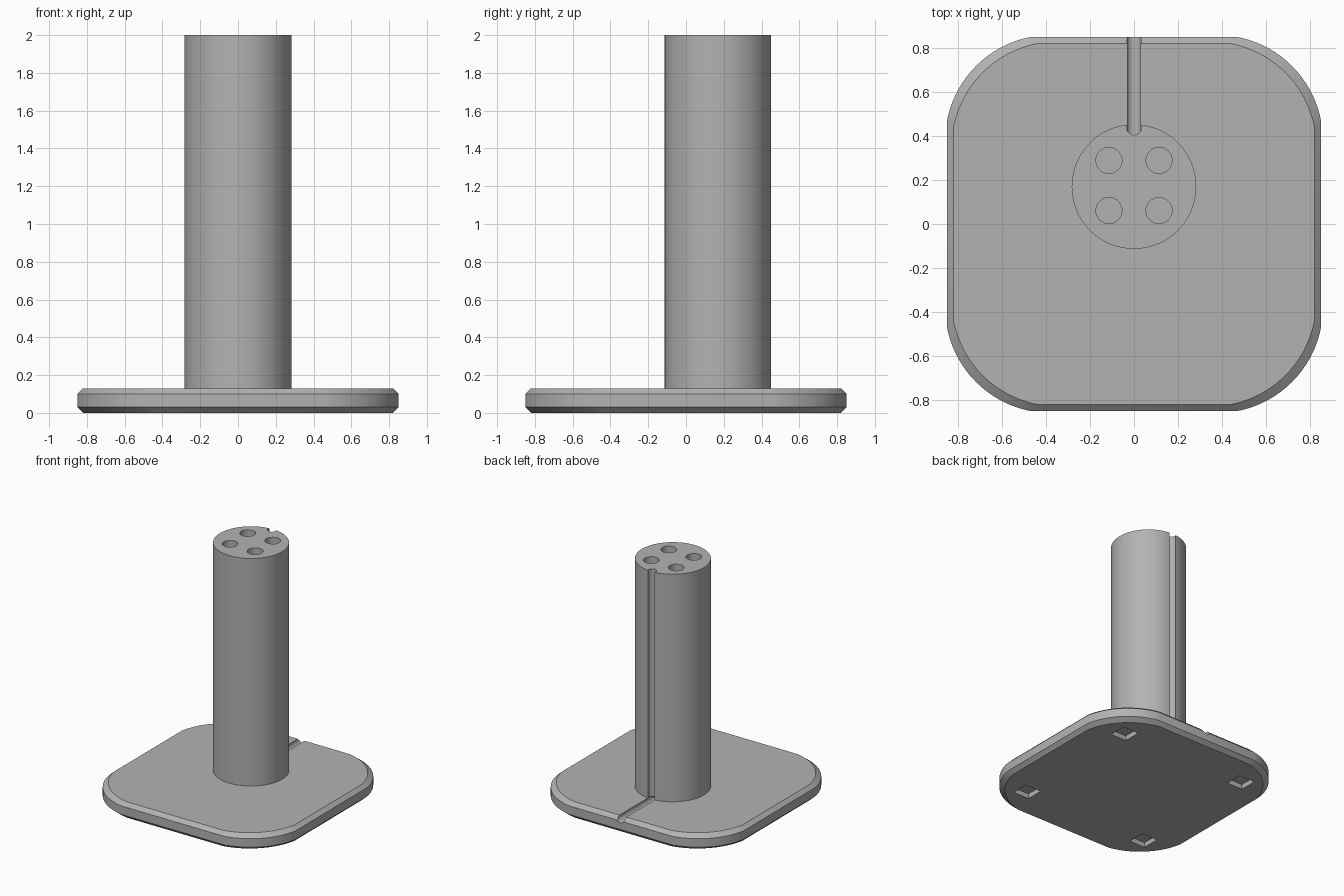
import bpy, bmesh, math
from mathutils import Matrix, Vector

if "Cube" in bpy.data.objects:
    bpy.data.objects.remove(bpy.data.objects["Cube"])

grey = bpy.data.materials.new("plain_grey")
grey.diffuse_color = (0.45, 0.45, 0.45, 1)
grey.use_nodes = True
grey.node_tree.nodes["Principled BSDF"].inputs["Base Color"].default_value = grey.diffuse_color

HALF, CORNER, CHAMFER, THICK = 0.85, 0.38, 0.03, 0.13
ARC_RADIUS = 0.48                      # flatter than a tangent fillet
COL_Y, COL_R, TOP = 0.17, 0.283, 2.0
GROOVE_R = 0.033


def make_object(name, bm):
    mesh = bpy.data.meshes.new(name)
    bmesh.ops.recalc_face_normals(bm, faces=bm.faces[:])
    bm.to_mesh(mesh)
    bm.free()
    ob = bpy.data.objects.new(name, mesh)
    bpy.context.collection.objects.link(ob)
    mesh.materials.append(grey)
    return ob


def add_cylinder(bm, start, end, radius, sides):
    start, end = Vector(start), Vector(end)
    axis = end - start
    turn = axis.to_track_quat('Z', 'Y').to_matrix().to_4x4()
    bmesh.ops.create_cone(bm, cap_ends=True, segments=sides, radius1=radius, radius2=radius,
                          depth=axis.length, matrix=Matrix.Translation((start + end) / 2) @ turn)


def outline(half):
    # square with shallow arcs across the corners
    a = half - CORNER
    chord = CORNER * math.sqrt(2)
    sweep = math.asin(chord / 2 / ARC_RADIUS)
    mid = (half + a) / 2
    c = mid - ARC_RADIUS * math.cos(sweep) / math.sqrt(2)
    pts = []
    for q in range(4):
        for i in range(17):
            t = math.pi / 4 - sweep + 2 * sweep * i / 16
            p = Vector((c + ARC_RADIUS * math.cos(t), c + ARC_RADIUS * math.sin(t), 0))
            pts.append(Matrix.Rotation(q * math.pi / 2, 3, 'Z') @ p)
    return pts


def cut(target, cutter):
    mod = target.modifiers.new("cut", 'BOOLEAN')
    mod.operation, mod.solver, mod.object = 'DIFFERENCE', 'EXACT', cutter
    bpy.context.view_layer.objects.active = target
    bpy.ops.object.modifier_apply(modifier=mod.name)
    bpy.data.objects.remove(cutter, do_unlink=True)


def smooth(ob):
    bpy.ops.object.select_all(action='DESELECT')
    ob.select_set(True)
    bpy.context.view_layer.objects.active = ob
    bpy.ops.object.shade_smooth_by_angle(angle=math.radians(20))


# base plate: stacked outlines with chamfered rims
bm = bmesh.new()
rings = []
for half, z in ((HALF - CHAMFER, 0), (HALF, CHAMFER), (HALF, THICK - CHAMFER), (HALF - CHAMFER, THICK)):
    rings.append([bm.verts.new((p.x, p.y, z)) for p in outline(half)])
for low, high in zip(rings, rings[1:]):
    for i in range(len(low)):
        j = (i + 1) % len(low)
        bm.faces.new((low[i], low[j], high[j], high[i]))
bm.faces.new(rings[0][::-1])
bm.faces.new(rings[-1])
base = make_object("base_plate", bm)

# cable groove along the top and four square foot recesses below
bm = bmesh.new()
add_cylinder(bm, (0, COL_Y + 0.2, 0.117), (0, 1, 0.117), GROOVE_R, 32)
for x in (-0.57, 0.57):
    for y in (-0.57, 0.57):
        bmesh.ops.create_cube(bm, size=1, matrix=Matrix.Translation((x, y, 0))
                              @ Matrix.Diagonal((0.144, 0.144, 0.08, 1)))
cut(base, make_object("base_cutter", bm))
smooth(base)

# column
bm = bmesh.new()
add_cylinder(bm, (0, COL_Y, THICK), (0, COL_Y, TOP), COL_R, 96)
column = make_object("column", bm)

# cable groove down the back and four holes in the top
bm = bmesh.new()
add_cylinder(bm, (0, 0.438, 0), (0, 0.438, TOP + 0.1), GROOVE_R, 32)
for x in (-0.114, 0.114):
    for y in (-0.114, 0.114):
        add_cylinder(bm, (x, COL_Y + 0.005 + y, TOP - 0.3), (x, COL_Y + 0.005 + y, TOP + 0.1), 0.059, 40)
cut(column, make_object("column_cutter", bm))
smooth(column)
